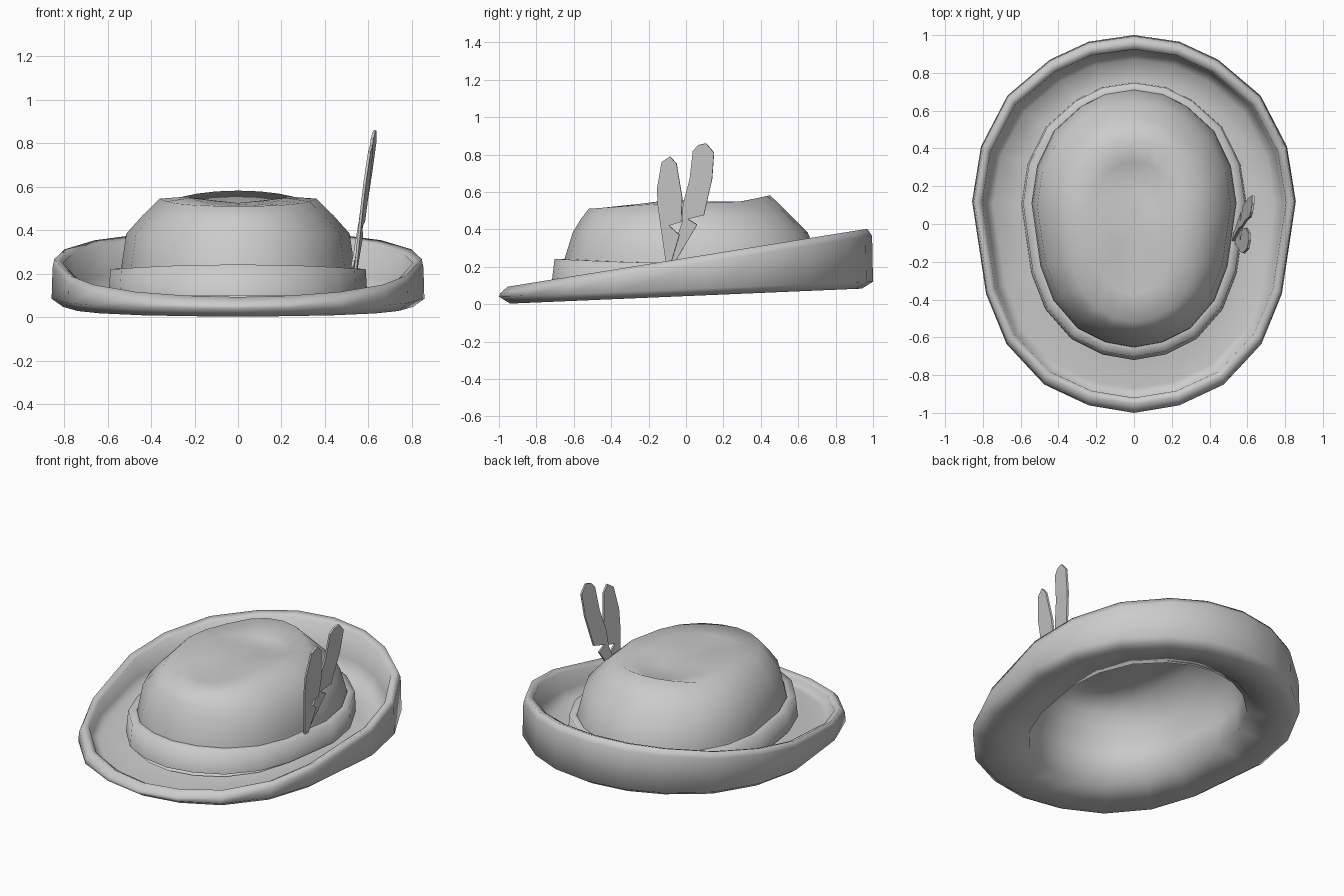
import bpy, bmesh

if "Cube" in bpy.data.objects:
    bpy.data.objects.remove(bpy.data.objects["Cube"])

# Egg-shaped half outline of the hat, seen from above (back to front)
HALF = [(0, 1), (.24, .965), (.445, .87), (.67, .68), (.81, .41), (.857, .12),
        (.783, -.37), (.675, -.635), (.475, -.85), (.24, -.96), (0, -1)]
OUTLINE = HALF + [(-x, y) for x, y in HALF[-2:0:-1]]


def ring(a, front, back, height):
    """Oval ring: half width a, y range, height as number or function of outline y."""
    mid, half = (front + back) / 2, (back - front) / 2
    return [(x / .857 * a, mid + half * y, height(y) if callable(height) else height)
            for x, y in OUTLINE]


def scaled(s, height):
    return ring(.857 * s, -s, s, height)


def finish(name, bm, angle):
    bmesh.ops.recalc_face_normals(bm, faces=bm.faces)
    mesh = bpy.data.meshes.new(name)
    bm.to_mesh(mesh)
    bm.free()
    ob = bpy.data.objects.new(name, mesh)
    bpy.context.collection.objects.link(ob)
    bpy.ops.object.select_all(action='DESELECT')
    ob.select_set(True)
    bpy.context.view_layer.objects.active = ob
    if angle:
        bpy.ops.object.shade_smooth_by_angle(angle=angle)
    return ob


def loft(name, rings, tip=None, angle=1.8):
    bm = bmesh.new()
    loops = [[bm.verts.new(p) for p in r] for r in rings]
    n = len(OUTLINE)
    for lo, hi in zip(loops, loops[1:]):
        for i in range(n):
            j = (i + 1) % n
            bm.faces.new((lo[i], lo[j], hi[j], hi[i]))
    if tip:
        c = bm.verts.new(tip)
        for i in range(n):
            bm.faces.new((loops[-1][i], loops[-1][(i + 1) % n], c))
    return finish(name, bm, angle)


# Height of the crown's upper ridge: peak at the back, pinched at the front
def ridge(y):
    if y > .6:
        return .54 + .042 * (y - .6) / .4
    return .545 + .035 * min(y, 0)


# Brim and crown in one skin: floor, rolled lip, wall, underside, then the crown
loft("brim_and_crown", [
    ring(.57, -.695, .735, lambda y: .095 + .025 * y),
    scaled(.87, lambda y: .078 + .03 * y),
    scaled(.92, lambda y: .13 + .08 * y),
    ring(.805, -.92, .925, lambda y: .23 + .155 * y),
    ring(.845, -.955, .97, lambda y: .248 + .155 * y),
    scaled(.995, lambda y: .21 + .155 * y),
    scaled(1.0, lambda y: .08 + .04 * y),
    scaled(.94, lambda y: .043 + .04 * y),
    ring(.55, -.67, .72, lambda y: .08 + .03 * y),
    ring(.535, -.65, .71, .24),
    ring(.513, -.605, .65, .385),
    ring(.44, -.565, .555, lambda y: .465 + .015 * y),
    ring(.36, -.52, .45, ridge),
    ring(.235, -.37, .33, lambda y: .555 - .045 * y * y),
    ring(.12, -.2, .17, lambda y: .538 - .02 * y * y)], tip=(0, -.01, .525))


# Hat band around the crown base
def band_top(y):
    return .22 + .022 * y * y


loft("hat_band", [
    ring(.595, -.72, .75, .1),
    ring(.587, -.703, .747, band_top),
    ring(.54, -.652, .71, band_top)], angle=1.8)


# Feathers: flat notched blades leaning outwards on the right side
def feather(name, outline, y_mid):
    bm = bmesh.new()
    bm.faces.new([bm.verts.new((.542 + .125 * (z - .22) + .14 * (y - y_mid), y, z))
                  for y, z in outline])
    ob = finish(name, bm, None)
    mod = ob.modifiers.new("thickness", 'SOLIDIFY')
    mod.thickness = .012
    mod.offset = 0


feather("front_feather", [(-.107, .22), (-.15, .52), (-.155, .615), (-.13, .76), (-.085, .79),
                          (-.05, .75), (-.02, .57), (-.025, .44), (-.09, .42), (-.035, .37),
                          (-.08, .22)], -.09)
feather("back_feather", [(-.09, .23), (-.02, .44), (-.016, .535), (.02, .67), (.037, .82),
                         (.065, .85), (.107, .86), (.15, .81), (.14, .67), (.096, .476),
                         (.01, .455), (.06, .425), (-.053, .235)], .04)
